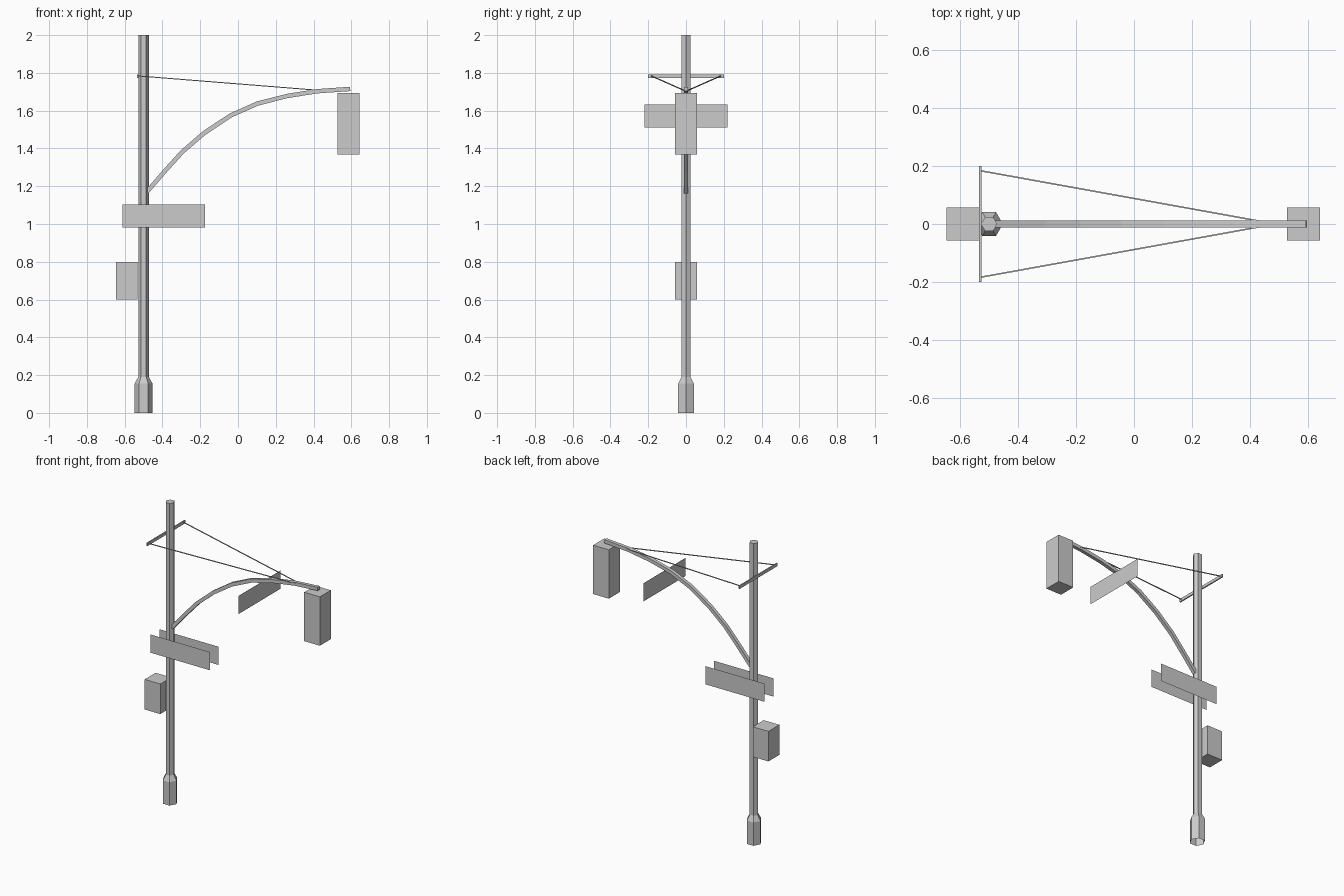
import bpy, bmesh, math
from mathutils import Vector

cube = bpy.data.objects.get("Cube")
if cube:
    bpy.data.objects.remove(cube, do_unlink=True)

# One flat metal colour for every part
GREY = (0.6, 0.6, 0.6, 1.0)
metal = bpy.data.materials.new("grey_metal")
metal.use_nodes = True
metal.diffuse_color = GREY
metal.node_tree.nodes["Principled BSDF"].inputs["Base Color"].default_value = GREY

POLE_X = -0.5


def finish(name, bm, recalc=True):
    if recalc:
        bmesh.ops.recalc_face_normals(bm, faces=bm.faces)
    mesh = bpy.data.meshes.new(name)
    bm.to_mesh(mesh)
    bm.free()
    mesh.materials.append(metal)
    obj = bpy.data.objects.new(name, mesh)
    bpy.context.collection.objects.link(obj)
    return obj


def box(name, centre, size):
    bm = bmesh.new()
    bmesh.ops.create_cube(bm, size=1)
    bmesh.ops.scale(bm, vec=size, verts=bm.verts)
    obj = finish(name, bm)
    obj.location = centre
    return obj


def panel(name, centre, across, height):
    """Thin upright sheet; across is its horizontal half-width vector."""
    bm = bmesh.new()
    c, a, up = Vector(centre), Vector(across), Vector((0, 0, height / 2))
    bm.faces.new([bm.verts.new(p) for p in (c - a - up, c + a - up, c + a + up, c - a + up)])
    return finish(name, bm, recalc=False)


# Six-sided pole with a flared foot, open underneath
bm = bmesh.new()
rings = []
for radius, z in [(0.0475, 0), (0.0475, 0.155), (0.028, 0.19), (0.028, 2)]:
    rings.append([bm.verts.new((POLE_X + radius * math.cos(i * math.pi / 3),
                                radius * math.sin(i * math.pi / 3), z)) for i in range(6)])
for low, high in zip(rings, rings[1:]):
    for i in range(6):
        j = (i + 1) % 6
        bm.faces.new((low[i], low[j], high[j], high[i]))
bm.faces.new(rings[-1])
finish("pole", bm, recalc=False)

# Curved arm: square section swept along a path
path = [Vector((x, 0, z)) for x, z in [
    (-0.482, 1.17), (-0.389, 1.278), (-0.294, 1.383), (-0.177, 1.483), (-0.04, 1.574),
    (0.103, 1.638), (0.262, 1.678), (0.42, 1.703), (0.594, 1.715)]]
HALF = 0.0115
bm = bmesh.new()
rings = []
for i, p in enumerate(path):
    along = (path[min(i + 1, len(path) - 1)] - path[max(i - 1, 0)]).normalized()
    normal = Vector((-along.z, 0, along.x)) * HALF
    side = Vector((0, HALF, 0))
    rings.append([bm.verts.new(p + q) for q in
                  (normal + side, normal - side, -normal - side, -normal + side)])
for a, b in zip(rings, rings[1:]):
    for i in range(4):
        j = (i + 1) % 4
        bm.faces.new((a[i], a[j], b[j], b[i]))
bm.faces.new(rings[0])
bm.faces.new(rings[-1])
finish("curved_arm", bm)

# Crossbar and its two stay wires
box("crossbar", (-0.531, 0, 1.782), (0.008, 0.4, 0.02))
for label, s in (("left", 1), ("right", -1)):
    start, end = Vector((-0.531, s * 0.184, 1.784)), Vector((0.45, s * 0.007, 1.706))
    wire = box("stay_wire_" + label, (start + end) / 2, (0.005, 0.005, (end - start).length))
    wire.rotation_mode = 'QUATERNION'
    wire.rotation_quaternion = (end - start).to_track_quat('Z', 'Y')

# Signal housing at the arm tip and control box on the pole
box("signal_housing", (0.585, 0, 1.531), (0.115, 0.115, 0.325))
box("control_box", (-0.589, 0, 0.7), (0.115, 0.115, 0.2))

# Sheet signs: one each side of the pole, one hung below the arm
for label, y in (("front", -0.046), ("back", 0.046)):
    panel("street_sign_" + label, (-0.393, y, 1.043), (0.218, 0, 0), 0.121)
panel("hanging_sign", (0.158, 0, 1.572), (0, 0.22, 0), 0.121)
